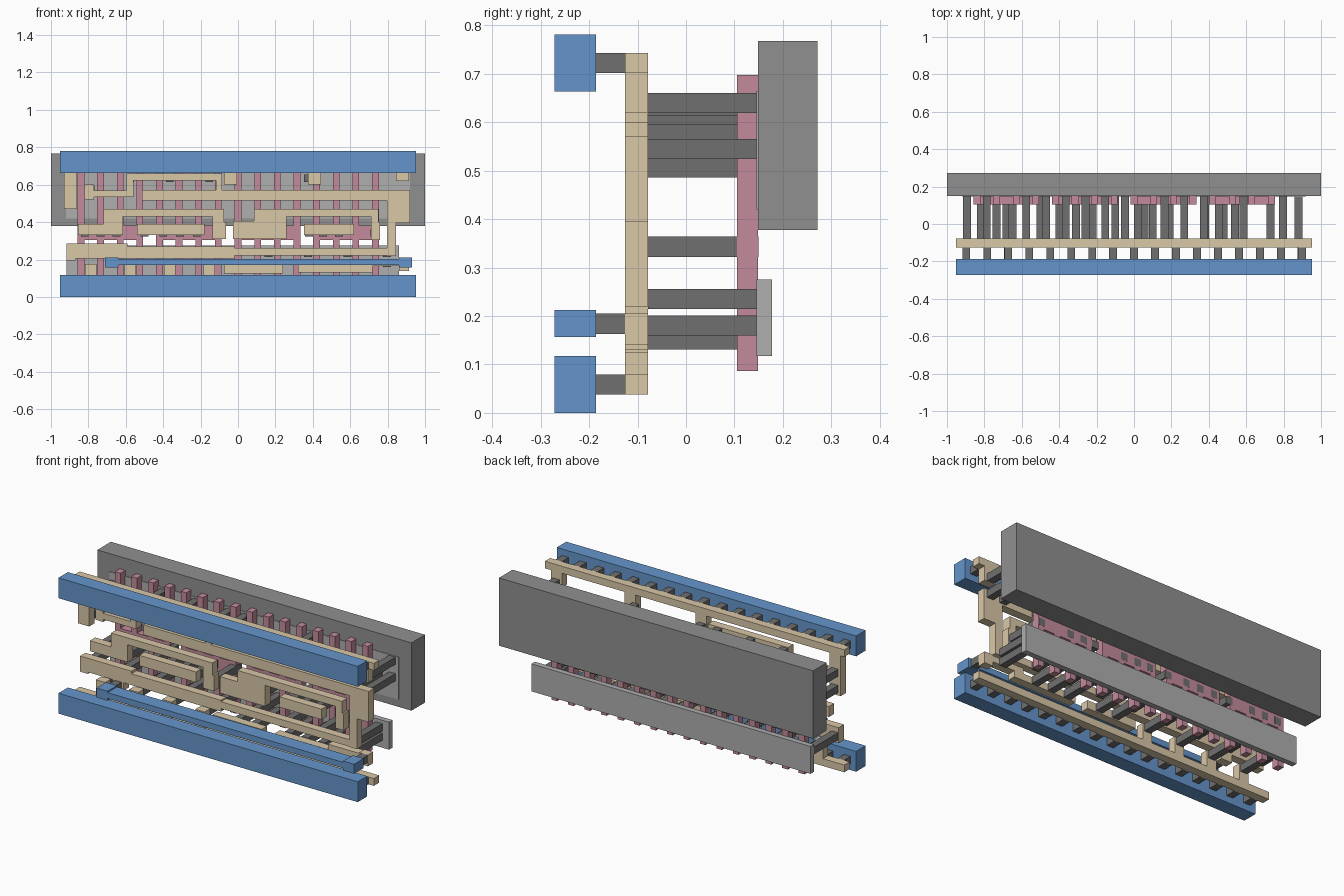
import bpy, bmesh


def material(name, rgb):
    m = bpy.data.materials.new(name)
    m.diffuse_color = (*rgb, 1)
    return m


BLUE = material("blue", (0.13, 0.30, 0.60))
TAN = material("tan", (0.70, 0.58, 0.39))
PINK = material("pink", (0.55, 0.26, 0.33))
DARK = material("dark_grey", (0.16, 0.16, 0.16))
LIGHT = material("light_grey", (0.43, 0.43, 0.43))
GREY = material("grey", (0.28, 0.28, 0.28))


def plate(name, rects, y0, y1, mat):
    """Union of (x0, x1, z0, z1) rectangles, extruded from y0 to y1."""
    xs = sorted({round(v, 4) for r in rects for v in r[:2]})
    zs = sorted({round(v, 4) for r in rects for v in r[2:]})
    bm = bmesh.new()
    verts = {}

    def vert(i, k):
        if (i, k) not in verts:
            verts[i, k] = bm.verts.new((xs[i], y0, zs[k]))
        return verts[i, k]

    for i in range(len(xs) - 1):
        for k in range(len(zs) - 1):
            cx, cz = (xs[i] + xs[i + 1]) / 2, (zs[k] + zs[k + 1]) / 2
            if any(a < cx < b and c < cz < d for a, b, c, d in rects):
                bm.faces.new([vert(i, k), vert(i + 1, k), vert(i + 1, k + 1), vert(i, k + 1)])
    front = bm.faces[:]
    back = bmesh.ops.extrude_face_region(bm, geom=front, use_keep_orig=True)["geom"]
    for v in back:
        if isinstance(v, bmesh.types.BMVert):
            v.co.y = y1
    bmesh.ops.dissolve_limit(bm, angle_limit=0.01, verts=bm.verts[:], edges=bm.edges[:])
    bmesh.ops.recalc_face_normals(bm, faces=bm.faces[:])
    me = bpy.data.meshes.new(name)
    bm.to_mesh(me)
    bm.free()
    me.materials.append(mat)
    ob = bpy.data.objects.new(name, me)
    bpy.context.collection.objects.link(ob)
    return ob


def posts(name, points, y0, y1, size=0.0415):
    """Square posts running along y, centred on (x, z) points."""
    h = size / 2
    plate(name, [(x - h, x + h, z - h, z + h) for x, z in points], y0, y1, DARK)


# depth of each layer
METAL = (-0.272, -0.186)
STUD = (-0.186, -0.126)
WIRE = (-0.126, -0.078)
POLY = (0.105, 0.149)
DIFF = (0.146, 0.178)
gate_x = [-0.84 + 0.105 * i for i in range(16)]
con_x = [-0.893 + 0.1056 * i for i in range(17)]

# back slabs
plate("well_slab", [(-1, 1, 0.378, 0.768)], 0.149, 0.272, GREY)
plate("upper_active_strip", [(-0.92, 0.92, 0.42, 0.665)], *DIFF, LIGHT)
plate("lower_active_strip", [(-0.917, 0.86, 0.117, 0.275)], *DIFF, LIGHT)

# upright gate fingers, joined in groups of four
for g in range(4):
    xs = gate_x[4 * g:4 * g + 4]
    rects = [(x - 0.018, x + 0.018, 0.087, 0.698) for x in xs]
    rects.append((xs[0] - 0.018, xs[3] + 0.018, 0.305, 0.381))
    plate(f"gate_comb_{g + 1}", rects, *POLY, PINK)

# front metal rails and strap
plate("bottom_rail", [(-0.953, 0.953, 0, 0.117)], *METAL, BLUE)
plate("top_rail", [(-0.953, 0.953, 0.664, 0.781)], *METAL, BLUE)
plate("cross_strap", [(-0.71, -0.64, 0.157, 0.212), (-0.71, 0.93, 0.17, 0.204),
                      (0.86, 0.93, 0.157, 0.212)], *METAL, BLUE)

# studs between rails and wiring
rail_x = [-0.897 + 0.1122 * i for i in range(17)]
posts("rail_studs", [(x, z) for x in rail_x for z in (0.0585, 0.7225)], *STUD)
posts("strap_studs", [(-0.675, 0.184), (0.895, 0.184)], *STUD)

# wiring layer: supply bars with tabs
plate("top_supply_wire", [(-0.953, 0.953, 0.702, 0.743), (-0.93, -0.86, 0.47, 0.71),
                          (-0.075, -0.005, 0.60, 0.71), (0.375, 0.445, 0.60, 0.71),
                          (0.845, 0.915, 0.62, 0.71)], *WIRE, TAN)
plate("bottom_supply_wire", [(-0.953, 0.953, 0.038, 0.08)] +
      [(con_x[i] - 0.03, con_x[i] + 0.03, 0.06, 0.175) for i in (1, 3, 5, 7)], *WIRE, TAN)
# wiring layer: upper wires
plate("upper_left_wire", [(-0.82, -0.77, 0.52, 0.60), (-0.80, -0.56, 0.535, 0.57),
                          (-0.595, -0.56, 0.535, 0.66), (-0.595, -0.118, 0.622, 0.66),
                          (-0.118, -0.085, 0.535, 0.66)], *WIRE, TAN)
plate("output_wire", [(-0.513, 0.92, 0.515, 0.572), (0.797, 0.92, 0.395, 0.572),
                      (0.797, 0.845, 0.22, 0.45), (-0.02, 0.845, 0.222, 0.262),
                      (-0.61, -0.02, 0.225, 0.27), (-0.917, -0.59, 0.24, 0.285),
                      (-0.917, -0.868, 0.195, 0.285), (-0.868, -0.02, 0.205, 0.243)], *WIRE, TAN)
# wiring layer: the four input wires
plate("input_wire_1", [(-0.855, -0.615, 0.33, 0.39), (-0.72, -0.615, 0.33, 0.47),
                       (-0.72, -0.075, 0.43, 0.47), (-0.135, -0.065, 0.31, 0.40),
                       (-0.135, -0.075, 0.35, 0.47)], *WIRE, TAN)
plate("input_wire_2", [(-0.54, -0.18, 0.33, 0.39)], *WIRE, TAN)
plate("input_wire_3", [(-0.027, 0.26, 0.31, 0.405), (0.085, 0.26, 0.31, 0.47),
                       (0.085, 0.75, 0.43, 0.47), (0.71, 0.76, 0.305, 0.40),
                       (0.71, 0.75, 0.35, 0.47)], *WIRE, TAN)
plate("input_wire_4", [(0.353, 0.62, 0.33, 0.39)], *WIRE, TAN)
# wiring layer: lower wires
plate("lower_wire", [(-0.075, 0.24, 0.125, 0.172), (0.32, 0.69, 0.13, 0.17),
                     (0.66, 0.72, 0.13, 0.20), (0.66, 0.915, 0.165, 0.20),
                     (0.86, 0.915, 0.14, 0.205)], *WIRE, TAN)
plate("strap_pad", [(-0.71, -0.64, 0.16, 0.23)], *WIRE, TAN)

# contact posts from wiring to the active strips
top = [(con_x[i], 0.635) for i in (3, 5, 7, 8, 12)] + [(0.88, 0.64), (0.88, 0.545), (con_x[0], 0.6),
                                                      (con_x[0], 0.507), (con_x[1], 0.575)]
top += [(con_x[i], 0.545) for i in (4, 6, 8, 10, 11, 12, 14, 16)]
posts("upper_contacts", top, -0.078, 0.147)
low = [(con_x[i], 0.235) for i in (0, 2, 4, 6, 8, 10, 12, 14, 16)]
low += [(con_x[i], 0.152) for i in (1, 3, 5, 7, 9, 10, 12, 13, 14)] + [(con_x[16], 0.18)]
posts("lower_contacts", low, -0.078, 0.147)
# contact posts from input wires to the gate combs
posts("gate_contacts", [(x, 0.343) for x in (
    -0.82, -0.735, -0.65, -0.5, -0.4, -0.31, -0.22, -0.1,
    0.02, 0.10, 0.19, 0.38, 0.455, 0.54, 0.73)], -0.078, 0.1495)
